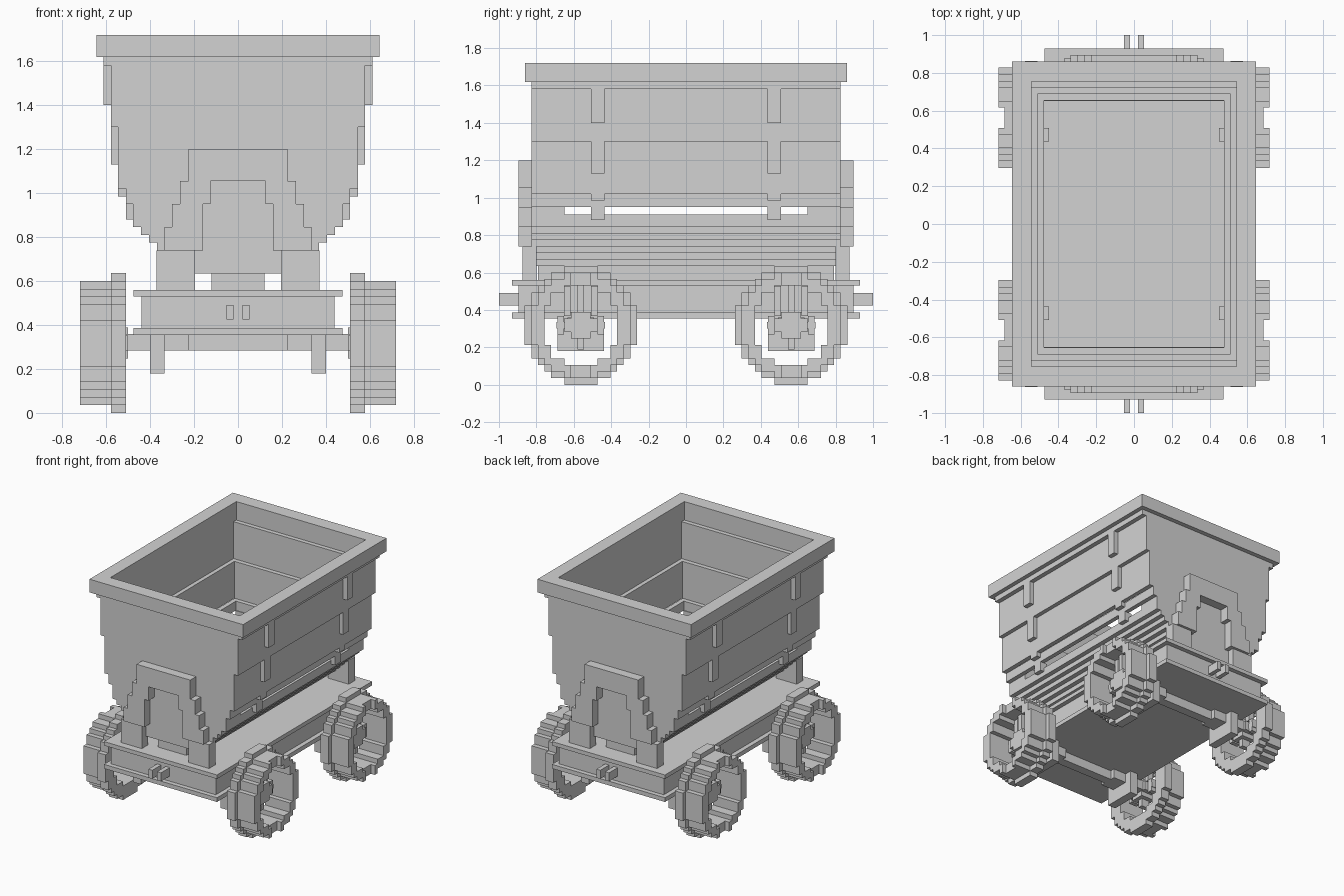
import bpy, bmesh, math

if "Cube" in bpy.data.objects:
    bpy.data.objects.remove(bpy.data.objects["Cube"])

steel = bpy.data.materials.new("light grey steel")
steel.diffuse_color = (0.65, 0.65, 0.65, 1)
steel.use_nodes = True
steel.node_tree.nodes["Principled BSDF"].inputs["Base Color"].default_value = steel.diffuse_color


def make(name, boxes):
    """One object from a list of boxes (x0, x1, y0, y1, z0, z1)."""
    bm = bmesh.new()
    for x0, x1, y0, y1, z0, z1 in boxes:
        vs = bmesh.ops.create_cube(bm, size=1)["verts"]
        for v in vs:
            v.co.x = x0 if v.co.x < 0 else x1
            v.co.y = y0 if v.co.y < 0 else y1
            v.co.z = z0 if v.co.z < 0 else z1
    me = bpy.data.meshes.new(name)
    bm.to_mesh(me)
    bm.free()
    me.materials.append(steel)
    ob = bpy.data.objects.new(name, me)
    bpy.context.collection.objects.link(ob)
    return ob


def block(x, y, z0, z1):
    return (-x, x, -y, y, z0, z1)


def flip(b, sx, sy):
    x0, x1, y0, y1, z0, z1 = b
    xs = sorted((x0 * sx, x1 * sx))
    ys = sorted((y0 * sy, y1 * sy))
    return (*xs, *ys, z0, z1)


def mirror(boxes, x=True, y=True):
    return [flip(b, sx, sy) for b in boxes
            for sx in ((1, -1) if x else (1,)) for sy in ((1, -1) if y else (1,))]


def frame(xo, yo, xi, yi, z0, z1):
    return mirror([(xi, xo, -yi, yi, z0, z1)], y=False) + \
        mirror([(-xo, xo, yi, yo, z0, z1)], x=False)


# tub: rim and stepped hollow walls
END = 0.825
make("tub_rim", frame(0.645, 0.86, 0.543, 0.755, 1.62, 1.72))
walls = frame(0.612, END, 0.543, 0.755, 1.58, 1.62)
walls += frame(0.577, END, 0.543, 0.722, 1.30, 1.58)
walls += frame(0.545, END, 0.512, 0.688, 1.02, 1.30)
walls += frame(0.51, END, 0.476, 0.655, 0.95, 1.02)
# open slot along the sides, closed only at the ends
walls += mirror([(-0.477, 0.477, 0.65, END, 0.91, 0.95)], x=False)
make("tub_walls", walls)

# tub: solid tapered bottom
levels = [0.91, 0.845, 0.81, 0.775, 0.74, 0.705, 0.67, 0.635]
make("tub_bottom", [block(0.477 - 0.036 * i, END, levels[i + 1], levels[i])
                    for i in range(len(levels) - 1)]
     + [block(0.12, 0.79, 0.56, 0.635)])

# side straps, each hanging below a wall step
straps = []
for x, z0, z1 in ((0.612, 1.40, 1.58), (0.577, 1.13, 1.30),
                  (0.545, 0.985, 1.02), (0.51, 0.88, 0.95)):
    straps.append((x - 0.06, x, 0.437, 0.507, z0, z1))
make("tub_straps", mirror(straps))

# stepped A-frames at both ends
legs = []
for xi, xo, y1, z0, z1 in ((0.195, 0.37, 0.875, 0.56, 0.74),
                           (0.16, 0.335, 0.895, 0.74, 0.845),
                           (0.16, 0.30, 0.895, 0.845, 0.95),
                           (0.125, 0.265, 0.895, 0.95, 1.055),
                           (0.0, 0.225, 0.895, 1.055, 1.20)):
    legs.append((xi, xo, 0.80, y1, z0, z1))
make("end_frames", mirror(legs))

# chassis: two flanges around a solid body
make("chassis", [block(0.475, 0.93, 0.53, 0.56),
                 block(0.44, 0.895, 0.385, 0.53),
                 block(0.475, 0.93, 0.355, 0.387)])
make("couplers", mirror([(0.02, 0.053, 0.89, 1.0, 0.425, 0.49)]))

# axles and bearing blocks
AY = 0.5625
make("axles", mirror([(-0.225, 0.225, AY - 0.035, AY + 0.035, 0.285, 0.36)], x=False))
make("bearing_blocks", mirror([(0.335, 0.40, AY - 0.125, AY + 0.125, 0.18, 0.36),
                               (0.225, 0.51, AY - 0.07, AY + 0.07, 0.285, 0.36)]))

# wheels: rings of small cells, joined row by row
CELL = 0.0353


def ring(x0, x1, r_in, r_out, skip=0.0):
    out = []
    for k in range(18):
        dz = (k - 8.5) * CELL
        run = None
        for j in range(-9, 10):
            dy = j * CELL
            r = math.hypot(dy / 0.30, dz / 0.317)
            on = r_in <= r <= r_out and abs(dy) >= skip
            if on and run is None:
                run = dy - CELL / 2
            if not on and run is not None:
                out.append((x0, x1, AY + run, AY + dy - CELL / 2,
                            k * CELL, (k + 1) * CELL))
                run = None
    return out


wheel = ring(0.51, 0.577, 0.70, 1.0)
wheel += ring(0.577, 0.685, 0.70, 0.88)
wheel += ring(0.685, 0.718, 0.70, 0.88, 0.055)
make("wheels", mirror(wheel))

# hubs with a cross of short spokes
C = 0.3175
hub = ring(0.50, 0.62, 0.0, 0.26)
hub += [(0.53, 0.60, AY - 0.13, AY + 0.13, C - 0.018, C + 0.018),
        (0.53, 0.60, AY - 0.018, AY + 0.018, C - 0.13, C + 0.24)]
for s in (-1, 1):
    y0, y1 = sorted((AY + s * 0.09, AY + s * 0.125))
    hub.append((0.53, 0.60, y0, y1, C - 0.05, C + 0.05))
    y0, y1 = sorted((AY + s * 0.055, AY + s * 0.09))
    hub.append((0.53, 0.577, y0, y1, C + 0.05, C + 0.21))
make("hubs", mirror(hub))
